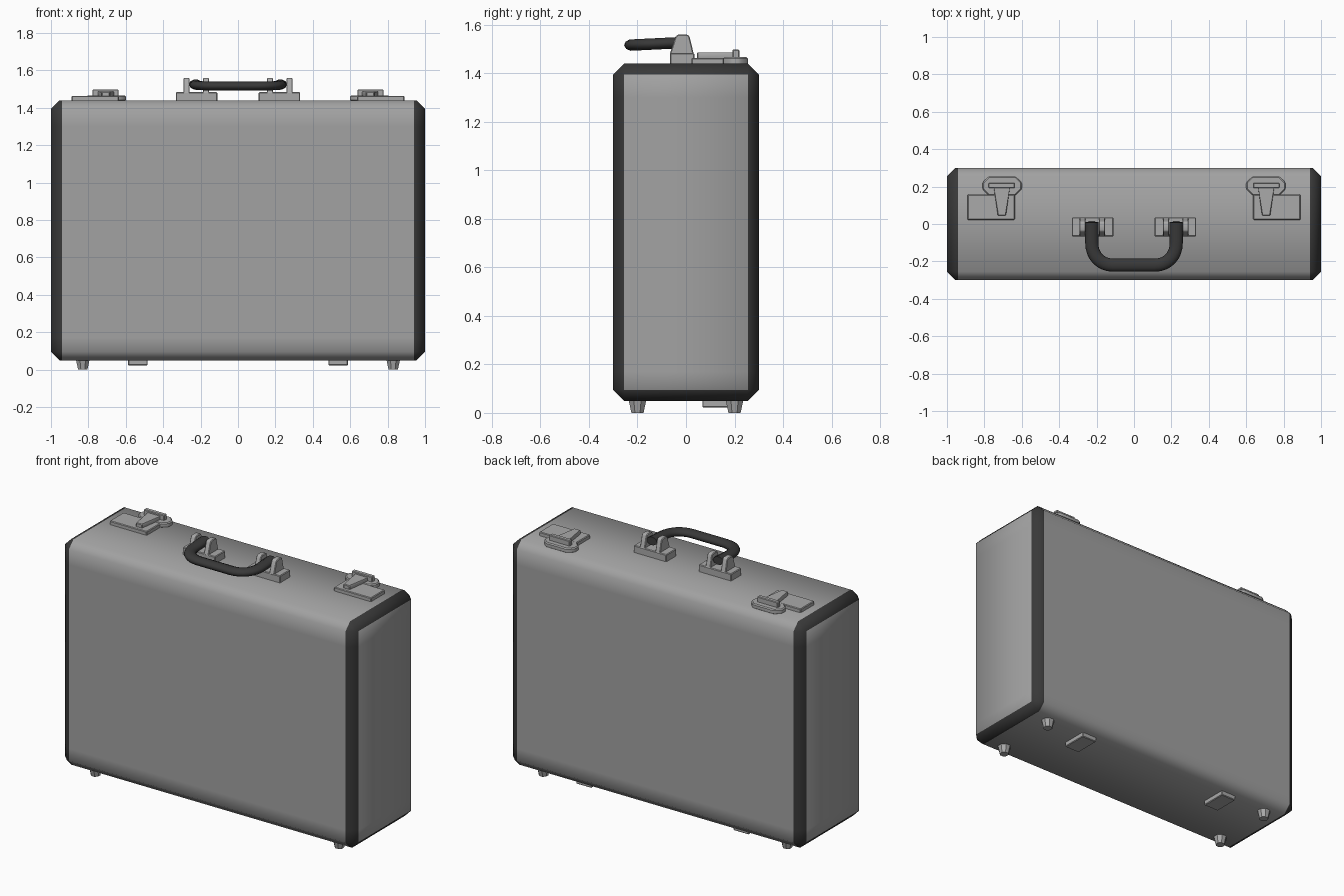
import bpy, bmesh, math
from mathutils import Vector

if "Cube" in bpy.data.objects:
    bpy.data.objects.remove(bpy.data.objects["Cube"])


def material(name, v):
    m = bpy.data.materials.new(name)
    m.diffuse_color = (v, v, v, 1)
    m.use_nodes = True
    m.node_tree.nodes["Principled BSDF"].inputs["Base Color"].default_value = m.diffuse_color
    return m


SHELL = material("grey shell", 0.36)
TRIM = material("dark edge trim", 0.04)
METAL = material("pale metal", 0.40)
GRIP = material("black grip", 0.04)


def finish(bm, name, mats, angle=None):
    bmesh.ops.recalc_face_normals(bm, faces=bm.faces[:])
    me = bpy.data.meshes.new(name)
    bm.to_mesh(me)
    bm.free()
    for m in mats:
        me.materials.append(m)
    ob = bpy.data.objects.new(name, me)
    bpy.context.collection.objects.link(ob)
    if angle:
        bpy.ops.object.select_all(action='DESELECT')
        ob.select_set(True)
        bpy.context.view_layer.objects.active = ob
        bpy.ops.object.shade_smooth_by_angle(angle=math.radians(angle))
    return ob


def loft(name, low, high, mat, bevel=0.004):
    """Solid between two loops of 3D points."""
    bm = bmesh.new()
    a = [bm.verts.new(p) for p in low]
    b = [bm.verts.new(p) for p in high]
    n = len(a)
    bm.faces.new(a[::-1])
    bm.faces.new(b)
    for i in range(n):
        bm.faces.new((a[i], a[(i + 1) % n], b[(i + 1) % n], b[i]))
    if bevel:
        bmesh.ops.bevel(bm, geom=bm.edges[:], offset=bevel, segments=1, affect='EDGES')
    return finish(bm, name, [mat], 30)


def prism(name, outline, z0, z1, mat, bevel=0.004):
    return loft(name, [(x, y, z0) for x, y in outline], [(x, y, z1) for x, y in outline], mat, bevel)


def rect(x0, x1, y0, y1):
    return [(x0, y0), (x1, y0), (x1, y1), (x0, y1)]


# Case body: chamfered box, dark trim round both ends
bm = bmesh.new()
bmesh.ops.create_cube(bm, size=1)
for v in bm.verts:
    v.co = Vector((v.co.x * 2, v.co.y * 0.6, 0.745 + v.co.z * 1.39))
bmesh.ops.bevel(bm, geom=bm.edges[:], offset=0.045, segments=1, affect='EDGES')
for co, no in (((0.942, 0, 0), (1, 0, 0)), ((-0.942, 0, 0), (1, 0, 0)),
               ((0, 0, 0.17), (0, 0, 1)), ((0, 0, 1.3), (0, 0, 1))):
    bmesh.ops.bisect_plane(bm, geom=bm.verts[:] + bm.edges[:] + bm.faces[:],
                           plane_co=co, plane_no=no)
for f in bm.faces:
    if abs(f.calc_center_median().x) > 0.942 and abs(f.normal.x) < 0.9:
        f.material_index = 1
finish(bm, "case_body", [SHELL, TRIM], 80)

for s, side in ((-1, "left"), (1, "right")):
    def mx(pts):
        return [(s * p[0],) + tuple(p[1:]) for p in pts]

    # Handle mount with two tapered lugs
    prism("handle_mount_" + side, mx(rect(0.11, 0.332, -0.066, 0.035)), 1.435, 1.483, METAL)
    for k, (x0, x1) in enumerate(((0.155, 0.188), (0.258, 0.292))):
        prof = [(-0.068, 1.475), (0.033, 1.475), (0.015, 1.55), (0.008, 1.559),
                (-0.035, 1.559), (-0.044, 1.55)]
        loft(f"handle_lug_{side}_{k}", [(s * x0, y, z) for y, z in prof],
             [(s * x1, y, z) for y, z in prof], METAL)

    # Latch: base plate, catch plate, tapered lever and raised bar
    prism("latch_plate_" + side, mx(rect(0.637, 0.89, 0.022, 0.157)), 1.435, 1.463, METAL)
    c = 0.033
    prism("latch_catch_" + side, mx([
        (0.6 + c, 0.153), (0.81 - c, 0.153), (0.81, 0.153 + c), (0.81, 0.255 - c),
        (0.81 - c, 0.255), (0.6 + c, 0.255), (0.6, 0.255 - c), (0.6, 0.153 + c)]),
        1.435, 1.466, METAL, 0.006)
    prism("latch_lever_" + side, mx([
        (0.685, 0.045), (0.728, 0.045), (0.75, 0.2), (0.75, 0.218), (0.663, 0.218),
        (0.663, 0.2)]), 1.455, 1.486, METAL)
    prism("latch_bar_" + side, mx(rect(0.638, 0.778, 0.192, 0.22)), 1.46, 1.498, METAL)

    # Hinge plate under the case
    prism("bottom_plate_" + side, mx(rect(0.483, 0.587, 0.067, 0.23)), 0.022, 0.056, METAL)

    # Tapered feet
    for y, end in ((-0.2, "front"), (0.2, "back")):
        def ring(r, z):
            return [(s * 0.83 + r * math.cos(i * math.pi / 4 + math.pi / 8),
                     y + r * math.sin(i * math.pi / 4 + math.pi / 8), z) for i in range(8)]
        loft(f"foot_{side}_{end}", ring(0.027, 0), ring(0.04, 0.056), METAL, 0)

# Handle grip: bent bar lying forward, flattened tube
cu = bpy.data.curves.new("grip_path", 'CURVE')
cu.dimensions = '3D'
cu.bevel_depth = 0.035
cu.bevel_resolution = 3
cu.resolution_u = 8
cu.use_fill_caps = True
k = 0.07
pts = [((-0.226, 0.01), (0, -0.03)), ((-0.226, -0.1), (0, -k)), ((-0.11, -0.22), (k, 0)),
       ((0.11, -0.22), (k, 0)), ((0.226, -0.1), (0, k)), ((0.226, 0.01), (0, 0.03))]
sp = cu.splines.new('BEZIER')
sp.bezier_points.add(len(pts) - 1)
for bp, ((x, y), (dx, dy)) in zip(sp.bezier_points, pts):
    z = y * 0.07
    bp.co = (x, y, z)
    bp.handle_left = (x - dx, y - dy, z - dy * 0.07)
    bp.handle_right = (x + dx, y + dy, z + dy * 0.07)
cu.materials.append(GRIP)
grip = bpy.data.objects.new("handle_grip", cu)
bpy.context.collection.objects.link(grip)
grip.location.z = 1.527
grip.scale.z = 0.7
bpy.ops.object.select_all(action='DESELECT')
grip.select_set(True)
bpy.context.view_layer.objects.active = grip
bpy.ops.object.convert(target='MESH')
bpy.ops.object.shade_smooth_by_angle(angle=math.radians(50))
